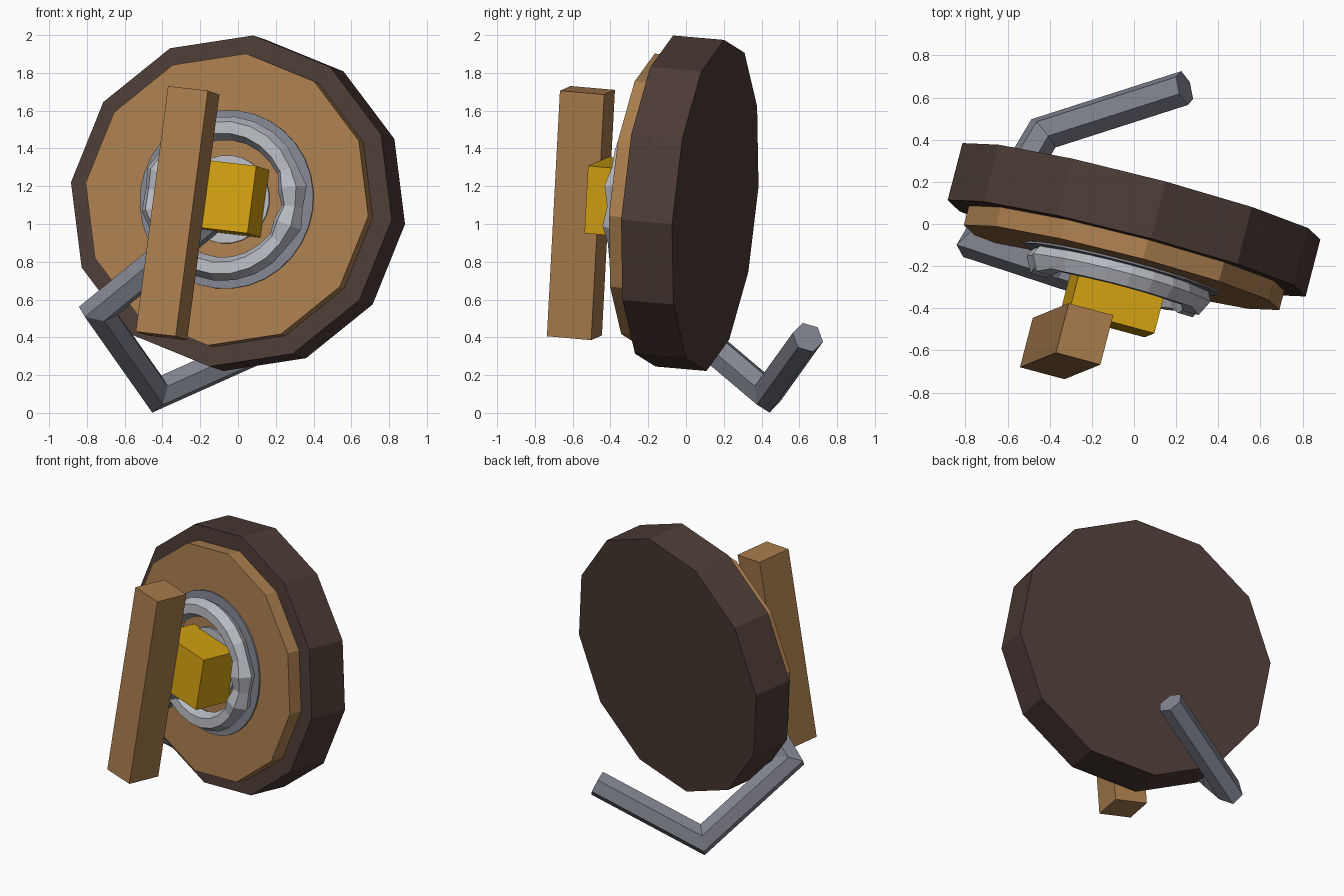
import bpy, bmesh, math
from mathutils import Matrix, Vector

if "Cube" in bpy.data.objects:
    bpy.data.objects.remove(bpy.data.objects["Cube"])

# tilted frame of the disc: n points out of the front face, u is the bar direction
n = Vector((-0.25, -0.964, 0.084)).normalized()
u = Vector((0.13, 0.053, 0.99))
u = (u - n * u.dot(n)).normalized()
r = u.cross(n)
FRAME = Matrix.Translation((0, 0.02, 1.11)) @ Matrix((r, -n, u)).transposed().to_4x4()


def mat(name, c):
    m = bpy.data.materials.new(name)
    m.diffuse_color = (*c, 1)
    m.use_nodes = True
    m.node_tree.nodes["Principled BSDF"].inputs["Base Color"].default_value = m.diffuse_color
    return m


DARK = mat("dark_brown", (0.072, 0.044, 0.036))
WOOD = mat("wood", (0.40, 0.205, 0.075))
GOLD = mat("gold", (0.66, 0.36, 0.006))
SILVER = mat("silver", (0.47, 0.49, 0.53))
STEEL = mat("steel_grey", (0.22, 0.23, 0.275))


def finish(name, bm, material, matrix=FRAME):
    bm.transform(matrix)
    bmesh.ops.recalc_face_normals(bm, faces=bm.faces)
    me = bpy.data.meshes.new(name)
    bm.to_mesh(me)
    bm.free()
    me.materials.append(material)
    ob = bpy.data.objects.new(name, me)
    bpy.context.collection.objects.link(ob)


def disc(name, material, radius, back, front, sides):
    bm = bmesh.new()
    bmesh.ops.create_cone(bm, cap_ends=True, segments=sides, radius1=radius,
                          radius2=radius, depth=front - back)
    rot = Matrix.Rotation(math.pi / 2, 4, 'X')
    bm.transform(Matrix.Translation((0, -(front + back) / 2, 0)) @ rot)
    finish(name, bm, material)


def box(name, material, x, depth, z):
    bm = bmesh.new()
    bmesh.ops.create_cube(bm, size=1)
    lo, hi = Vector((x[0], -depth[1], z[0])), Vector((x[1], -depth[0], z[1]))
    for v in bm.verts:
        v.co = [lo[i] + (hi[i] - lo[i]) * (v.co[i] + 0.5) for i in range(3)]
    finish(name, bm, material)


def ring(name, material, sides, profile):
    """Closed loop of (radius, forward) points turned about the disc axis;
    profile is a function of the angle."""
    bm = bmesh.new()
    loops = []
    for i in range(sides):
        a = 2 * math.pi * i / sides
        loops.append([bm.verts.new((p * math.cos(a), -f, p * math.sin(a)))
                      for p, f in profile(i, a)])
    for i in range(sides):
        A, B = loops[i], loops[(i + 1) % sides]
        for j in range(len(A)):
            k = (j + 1) % len(A)
            bm.faces.new((A[j], A[k], B[k], B[j]))
    finish(name, bm, material)


def rod(name, material, points, radius, sides=6):
    """Hexagonal rod with mitred bends."""
    pts = [Vector(p) for p in points]
    dirs = [(b - a).normalized() for a, b in zip(pts, pts[1:])]
    side = dirs[0].orthogonal().normalized()
    up = dirs[0].cross(side)
    bm = bmesh.new()
    cur = []
    for j in range(sides):
        a = 2 * math.pi * j / sides
        cur.append(pts[0] + radius * (math.cos(a) * side + math.sin(a) * up))
    loops = [[bm.verts.new(c) for c in cur]]
    for i, d in enumerate(dirs):
        plane = d + dirs[i + 1] if i + 1 < len(dirs) else d
        cur = [c + d * ((pts[i + 1] - c).dot(plane) / d.dot(plane)) for c in cur]
        loops.append([bm.verts.new(c) for c in cur])
    for A, B in zip(loops, loops[1:]):
        for j in range(sides):
            k = (j + 1) % sides
            bm.faces.new((A[j], A[k], B[k], B[j]))
    bm.faces.new(loops[0])
    bm.faces.new(loops[-1])
    finish(name, bm, material, Matrix())


# stacked twelve-sided discs
disc("back_disc", DARK, 0.885, -0.14, 0.14, 12)
disc("front_disc", WOOD, 0.78, 0.13, 0.235, 12)

# flat grey washer and silver hub plate
ring("washer", STEEL, 32, lambda i, a: [(0.475, 0.23), (0.475, 0.245),
                                        (0.36, 0.25), (0.36, 0.23)])
disc("hub_plate", SILVER, 0.235, 0.23, 0.25, 24)


# faceted ring, knobbly at its left and right
def ring_profile(i, a):
    m = 0.063
    if abs(math.cos(a)) > 0.82:
        m = 0.08 if i % 2 else 0.058
    return [(0.375 + m * math.cos(t), 0.29 + 1.1 * m * math.sin(t))
            for t in (math.pi * k / 3 for k in range(6))]


ring("knobbly_ring", SILVER, 24, ring_profile)

# gold block holding the upright bar
box("gold_block", GOLD, (-0.21, 0.21), (0.24, 0.512), (-0.18, 0.18))
box("upright_bar", WOOD, (-0.262, -0.042), (0.51, 0.753), (-0.78, 0.533))

# bent rod from the hub round to the back
rod("bent_rod", STEEL, [(-0.13, -0.29, 1.04), (-0.74, -0.09, 0.54),
                        (-0.43, 0.43, 0.10), (0.24, 0.645, 0.40)], 0.085)
